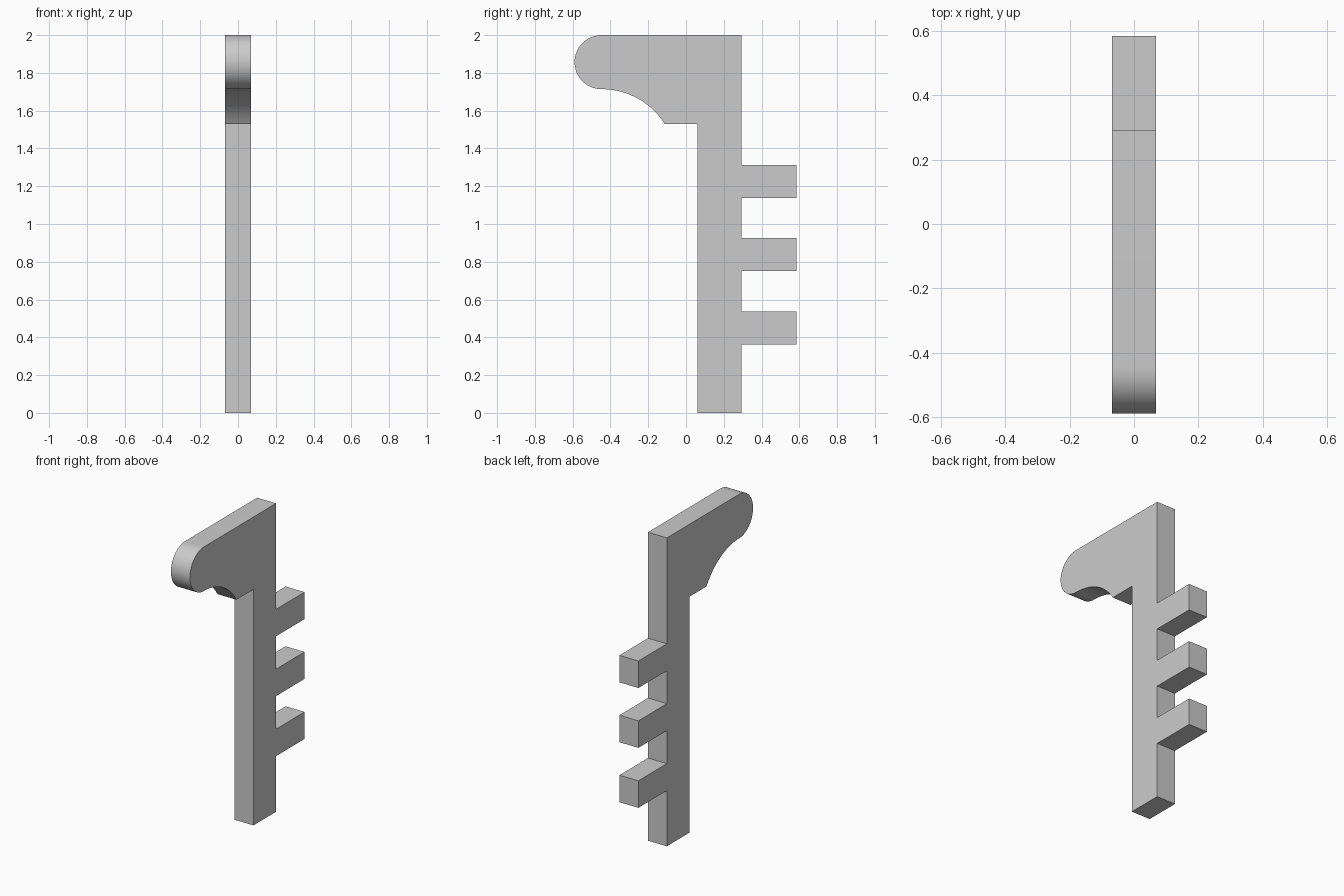
import bpy, bmesh
from math import sin, cos, pi, asin
from mathutils import Vector

default = bpy.data.objects.get("Cube")
if default:
    bpy.data.objects.remove(default, do_unlink=True)

HALF_WIDTH = 0.068
FRONT, BACK, TOOTH_TIP = 0.062, 0.293, 0.585
TOP, HEAD_BOTTOM = 2.0, 1.53
NOSE_Y, NOSE_R = -0.447, 0.143
CUT_END = -0.113
TOOTH_H = 0.175


def arc(cy, cz, radius, start, end, steps):
    """Points along an arc in the side plane, from start to end angle."""
    angles = [start + (end - start) * i / steps for i in range(steps + 1)]
    return [(cy + radius * cos(a), cz + radius * sin(a)) for a in angles]


# Side outline: shaft foot and back edge with its three teeth
outline = [(FRONT, 0), (BACK, 0)]
for z in (0.361, 0.75, 1.138):
    outline += [(BACK, z), (TOOTH_TIP, z),
                (TOOTH_TIP, z + TOOTH_H), (BACK, z + TOOTH_H)]
outline.append((BACK, TOP))

# Rounded nose of the head
outline += arc(NOSE_Y, TOP - NOSE_R, NOSE_R, pi / 2, 3 * pi / 2, 32)

# Curved underside, leaving the nose level and ending at the flat step
run = CUT_END - NOSE_Y
nose_bottom = TOP - 2 * NOSE_R
drop = nose_bottom - HEAD_BOTTOM
radius = (run ** 2 + drop ** 2) / (2 * drop)
outline += arc(NOSE_Y, nose_bottom - radius, radius,
               pi / 2, pi / 2 - asin(run / radius), 20)[1:]
outline.append((FRONT, HEAD_BOTTOM))

# Extrude the outline across the width
bm = bmesh.new()
side = bm.faces.new([bm.verts.new((-HALF_WIDTH, y, z)) for y, z in outline])
result = bmesh.ops.extrude_face_region(bm, geom=[side], use_keep_orig=True)
moved = [g for g in result["geom"] if isinstance(g, bmesh.types.BMVert)]
bmesh.ops.translate(bm, verts=moved, vec=Vector((2 * HALF_WIDTH, 0, 0)))
bmesh.ops.recalc_face_normals(bm, faces=bm.faces)
mesh = bpy.data.meshes.new("toothed_bracket")
bm.to_mesh(mesh)
bm.free()

bracket = bpy.data.objects.new("toothed_bracket", mesh)
bpy.context.collection.objects.link(bracket)

# Plain grey finish
grey = bpy.data.materials.new("plain grey")
grey.use_nodes = True
color = (0.6, 0.6, 0.6, 1)
grey.diffuse_color = color
grey.node_tree.nodes["Principled BSDF"].inputs["Base Color"].default_value = color
mesh.materials.append(grey)

bpy.context.view_layer.objects.active = bracket
bracket.select_set(True)
bpy.ops.object.shade_smooth_by_angle(angle=pi / 6)
